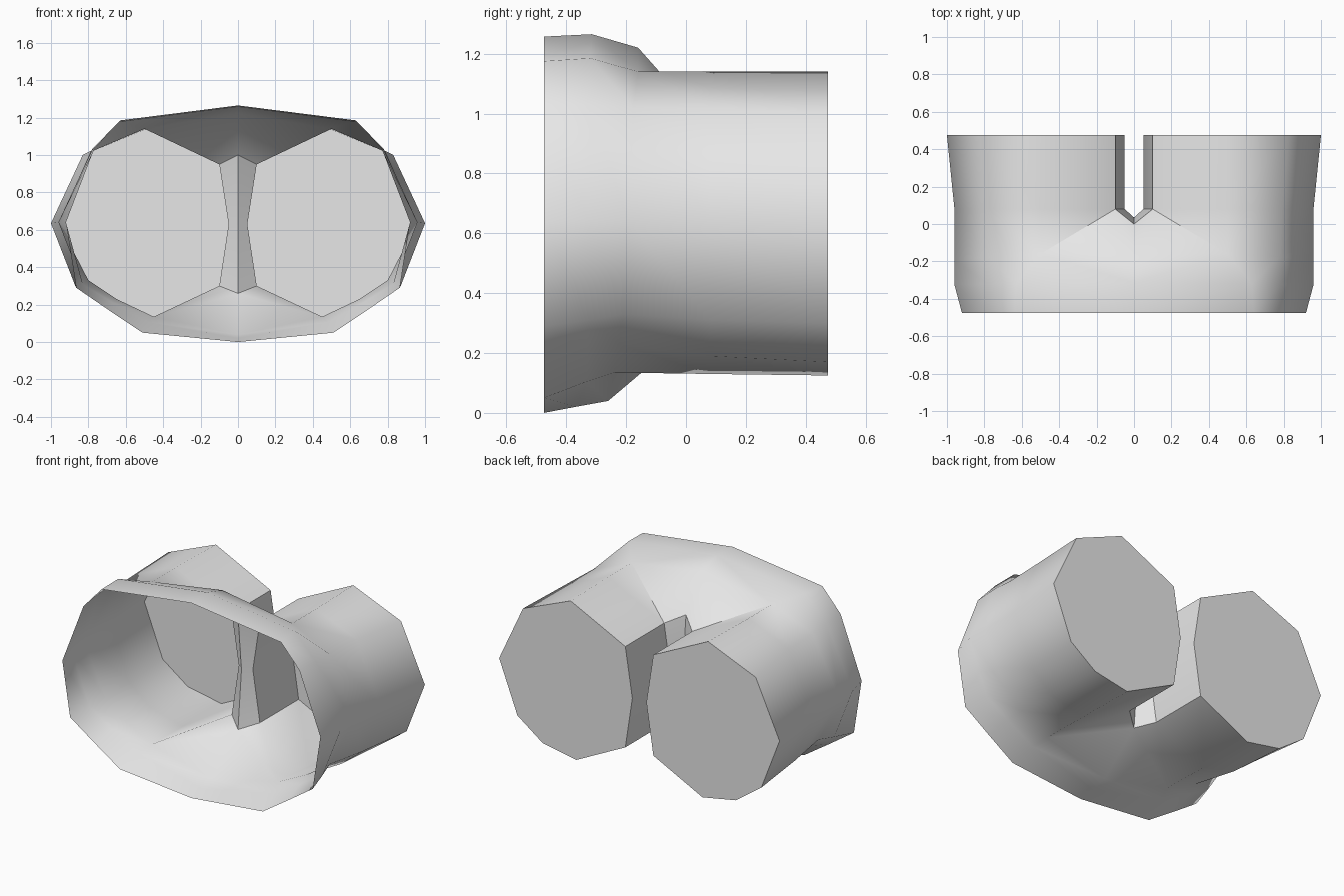
import bpy, bmesh, math
from mathutils import Vector

if "Cube" in bpy.data.objects:
    bpy.data.objects.remove(bpy.data.objects["Cube"])

grey = bpy.data.materials.new("plain_grey")
grey.diffuse_color = (0.8, 0.8, 0.8, 1)
grey.use_nodes = True
grey.node_tree.nodes["Principled BSDF"].inputs["Base Color"].default_value = grey.diffuse_color

# Half of the branching shell: each row is (x, z) points from tube top, round the outside, to tube bottom
TOP = 0.0
rows_xz = [
    [(.64, 1.175), (.77, 1.03), (.92, .64), (.865, .29), (.69, .17), (.51, .05)],   # open mouth
    [(.63, 1.185), (.78, 1.03), (.96, .64), (.83, .31), (.67, .21), (.48, .105)],   # behind the mouth
    [(.50, 1.14), (.78, 1.02), (.96, .64), (.80, .33), (.65, .23), (.45, .135)],    # shoulder
    [(.50, 1.14), (.79, 1.02), (.96, .64), (.83, .31), (.68, .19), (.45, .13)],     # tube start
    [(.49, 1.14), (.83, 1.00), (1.0, .635), (.87, .30), (.69, .17), (.45, .125)],   # tube end
]
rows_y = [(-.475, -.475), (-.32, -.33), (-.16, -.24), (.08, .08), (.475, .475)]  # y at top, at bottom
inner_xz = [(.10, .30), (.05, .63), (.10, .95)]                                  # wall facing the gap

bm = bmesh.new()


def vert(x, y, z):
    return bm.verts.new((x, y, z))


def face(*vs):
    return bm.faces.new(vs)


# Outer wall
rows = []
for pts, (yt, yb) in zip(rows_xz, rows_y):
    rows.append([vert(x, yt + (yb - yt) * i / 5, z) for i, (x, z) in enumerate(pts)])
for a, b in zip(rows, rows[1:]):
    for i in range(5):
        face(a[i], a[i + 1], b[i + 1], b[i])

# Centre line over the top, down the crotch and along the bottom
ct = [vert(0, -.475, 1.257), vert(0, -.315, 1.265), vert(0, -.16, 1.22)]
cb = [vert(0, -.475, 0), vert(0, -.37, .02), vert(0, -.26, .04)]
k_low, k_mid, k_high = vert(0, 0, .26), vert(0, .035, .63), vert(0, .0, 1.0)
for i in range(2):
    face(ct[i], rows[i][0], rows[i + 1][0], ct[i + 1])
    face(rows[i][5], cb[i], cb[i + 1], rows[i + 1][5])

# Inner wall of the tube and the saddle between the tubes
m = [vert(x, .08, z) for x, z in inner_xz]
t = [vert(x, .475, z) for x, z in inner_xz]
near, far = [rows[3][5]] + m + [rows[3][0]], [rows[4][5]] + t + [rows[4][0]]
for i in range(4):
    face(near[i], near[i + 1], far[i + 1], far[i])
face(ct[2], rows[2][0], m[2], k_high)
face(rows[2][0], rows[3][0], m[2])
face(k_high, m[2], m[1], k_mid)
face(k_mid, m[1], m[0], k_low)
face(k_low, m[0], rows[2][5], cb[2])
face(m[0], rows[3][5], rows[2][5])

# Flat cap closing the tube
face(*(rows[4] + t))

# Mirror to the other side
geom = bm.verts[:] + bm.edges[:] + bm.faces[:]
bmesh.ops.mirror(bm, geom=geom, axis='X', merge_dist=0.0005)
bmesh.ops.remove_doubles(bm, verts=bm.verts[:], dist=0.0005)
bmesh.ops.recalc_face_normals(bm, faces=bm.faces[:])
# Make the end caps point backwards, and with them the whole shell outwards
cap = max(bm.faces, key=lambda f: f.calc_center_median().y)
if cap.normal.y < 0:
    bmesh.ops.reverse_faces(bm, faces=bm.faces[:])

mesh = bpy.data.meshes.new("branching_shell")
bm.to_mesh(mesh)
bm.free()
mesh.materials.append(grey)
shell = bpy.data.objects.new("branching_shell", mesh)
bpy.context.collection.objects.link(shell)
bpy.context.view_layer.objects.active = shell
shell.select_set(True)
bpy.ops.object.shade_smooth_by_angle(angle=math.radians(50))
